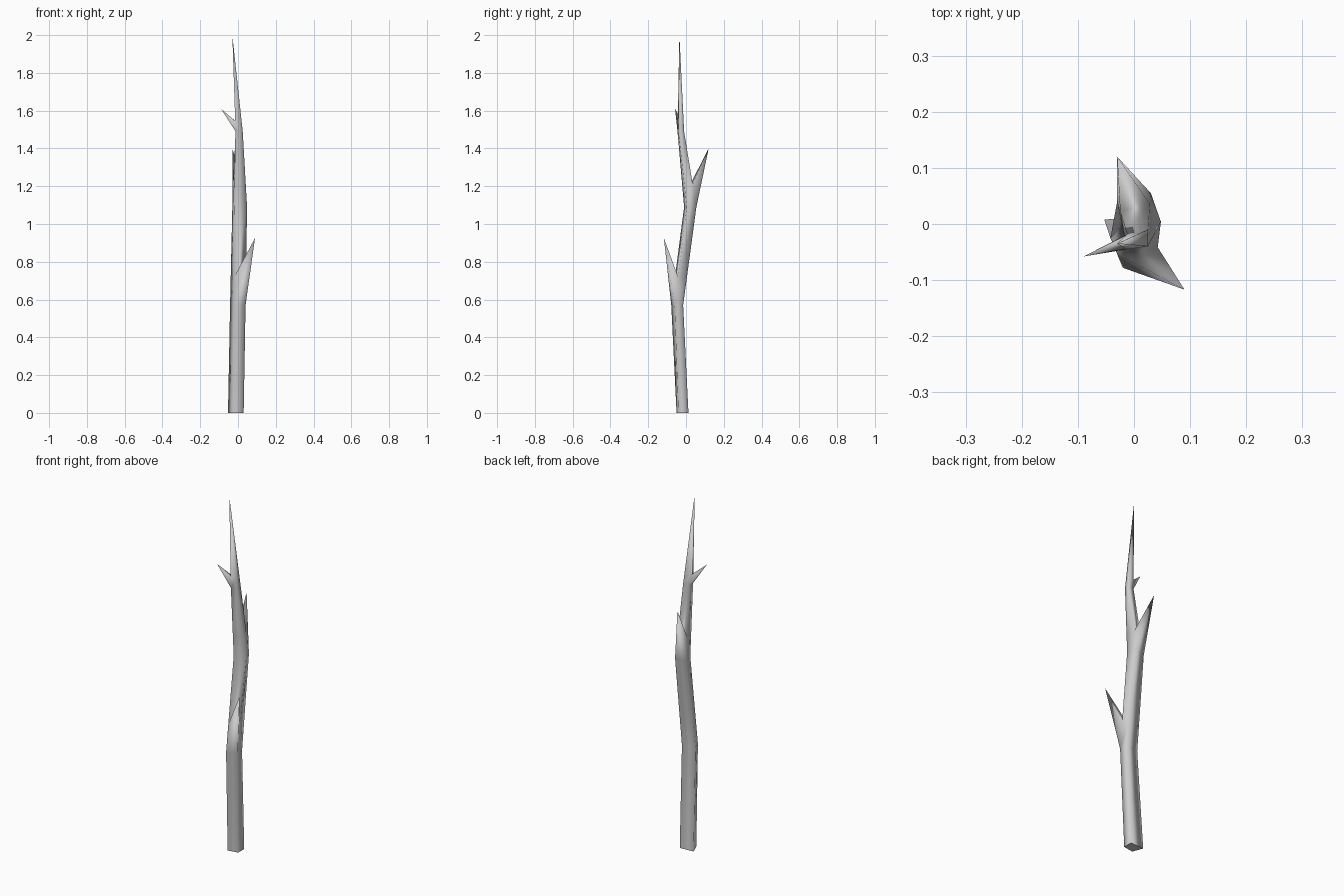
import bpy
import bmesh
from mathutils import Vector

if "Cube" in bpy.data.objects:
    bpy.data.objects.remove(bpy.data.objects["Cube"])

# Four-sided trunk rings: height, then corners back-left, front-left, front-right, back-right
RINGS = [
    (0.00, [(-0.053, 0.008), (-0.03, -0.05), (0.03, -0.04), (0.03, 0.013)]),
    (0.57, [(-0.042, -0.025), (-0.02, -0.078), (0.04, -0.06), (0.036, -0.015)]),
    (1.09, [(-0.03, 0.04), (-0.02, -0.01), (0.048, 0.004), (0.03, 0.055)]),
    (1.49, [(-0.012, -0.018), (-0.013, -0.045), (0.025, -0.04), (0.025, -0.01)]),
]
TOP = Vector((-0.03, -0.035, 2.0))

# Twigs grow from one trunk side just above a ring: ring -> (side, top height, tip)
TWIGS = {
    1: (1, 0.72, (0.09, -0.117, 0.925)),
    2: (3, 1.21, (-0.03, 0.12, 1.40)),
    3: (0, 1.545, (-0.09, -0.058, 1.61)),
}

bm = bmesh.new()


def add_ring(points):
    return [bm.verts.new(p) for p in points]


def skin(lower, upper, skip=None):
    """Join two rings with side faces, leaving one side open if asked."""
    for i in range(4):
        if i != skip:
            j = (i + 1) % 4
            bm.faces.new((lower[i], lower[j], upper[j], upper[i]))


# Trunk with twigs drawn out of its sides
levels = [[Vector((x, y, z)) for x, y in pts] for z, pts in RINGS]
current = add_ring(levels[0])
cap = bm.faces.new(current[::-1])
for n, points in enumerate(levels):
    if n > 0:
        ring = add_ring(points)
        skin(current, ring)
        current = ring
    if n in TWIGS:
        side, height, tip = TWIGS[n]
        above = levels[n + 1] if n + 1 < len(levels) else [TOP] * 4
        f = (height - points[0].z) / (above[0].z - points[0].z)
        ring = add_ring([p.lerp(q, f) for p, q in zip(points, above)])
        skin(current, ring, side)
        k = (side + 1) % 4
        border = [current[side], current[k], ring[k], ring[side]]
        point = bm.verts.new(tip)
        for i in range(4):
            bm.faces.new((border[i], border[(i + 1) % 4], point))
        current = ring

# Pointed trunk end
end = bm.verts.new(TOP)
for i in range(4):
    bm.faces.new((current[i], current[(i + 1) % 4], end))

# Soft shading with a flat cut at the foot
for face in bm.faces:
    face.smooth = face is not cap
for edge in cap.edges:
    edge.smooth = False
bmesh.ops.recalc_face_normals(bm, faces=bm.faces[:])

mesh = bpy.data.meshes.new("branch")
bm.to_mesh(mesh)
bm.free()
bpy.context.collection.objects.link(bpy.data.objects.new("branch", mesh))
